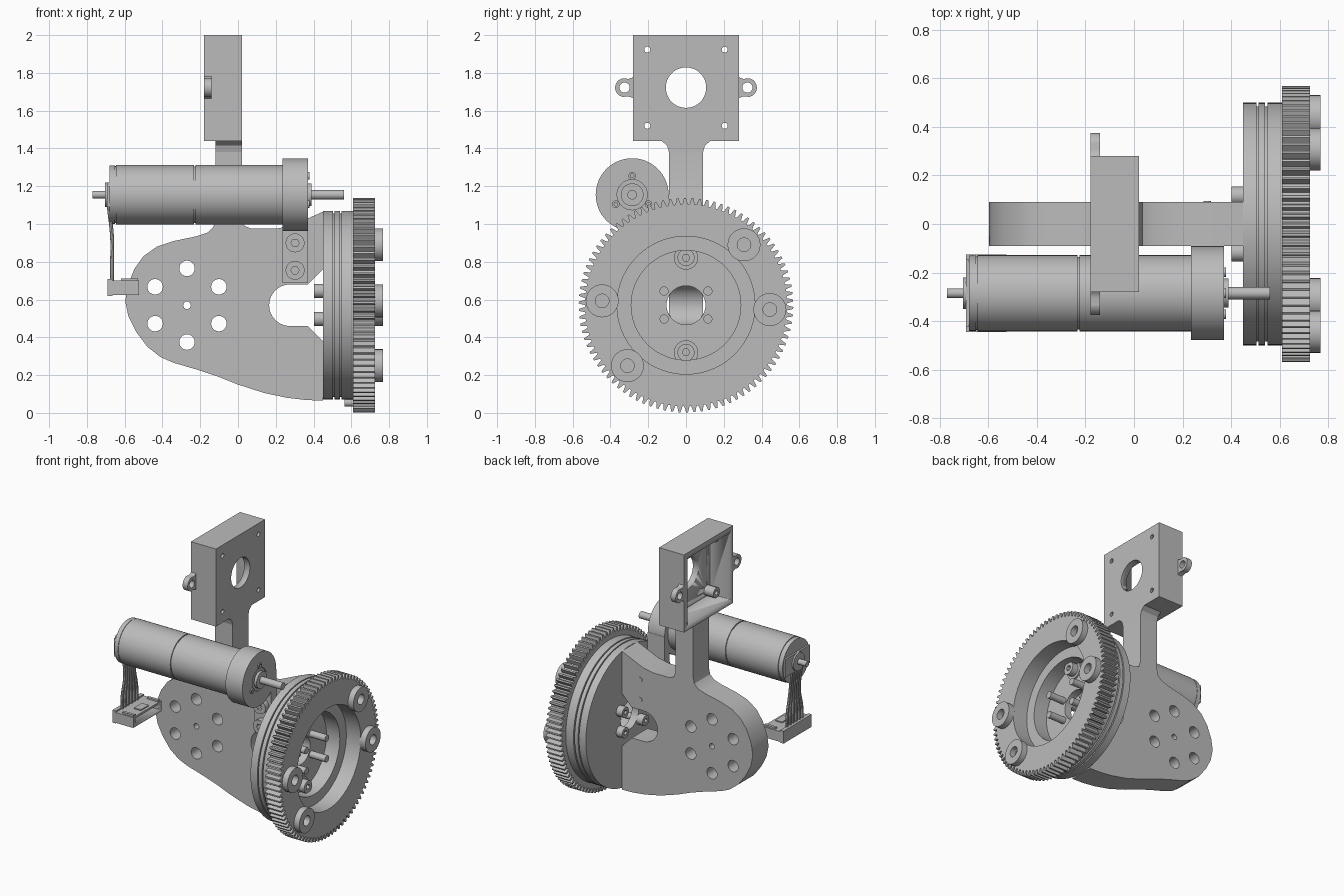
import bpy, bmesh
from math import sin, cos, pi, radians
from mathutils import Matrix

if "Cube" in bpy.data.objects:
    bpy.data.objects.remove(bpy.data.objects["Cube"])

grey = bpy.data.materials.new("plain_grey")
grey.use_nodes = True
GREY = (0.5, 0.5, 0.5, 1)
grey.diffuse_color = GREY
grey.node_tree.nodes["Principled BSDF"].inputs["Base Color"].default_value = GREY


def finish(curve, name):
    """Turn a curve object into a clean, smooth-shaded mesh object."""
    bpy.context.view_layer.update()
    deps = bpy.context.evaluated_depsgraph_get()
    mesh = bpy.data.meshes.new_from_object(curve.evaluated_get(deps))
    matrix = curve.matrix_world.copy()
    bpy.data.objects.remove(curve)
    bm = bmesh.new()
    bm.from_mesh(mesh)
    bm.transform(matrix)
    bmesh.ops.remove_doubles(bm, verts=bm.verts, dist=0.0002)
    bmesh.ops.recalc_face_normals(bm, faces=bm.faces)
    bm.to_mesh(mesh)
    bm.free()
    mesh.materials.clear()
    mesh.materials.append(grey)
    obj = bpy.data.objects.new(name, mesh)
    bpy.context.collection.objects.link(obj)
    bpy.ops.object.select_all(action='DESELECT')
    obj.select_set(True)
    bpy.context.view_layer.objects.active = obj
    bpy.ops.object.shade_smooth_by_angle(angle=radians(30))
    return obj


def prism(name, axis, a, b, *loops):
    """Extrude an outline with holes from a to b. X uses (y, z) points, Y uses (x, z)."""
    data = bpy.data.curves.new(name, 'CURVE')
    data.dimensions = '2D'
    data.fill_mode = 'BOTH'
    data.extrude = abs(b - a) / 2
    for loop in loops:
        spline = data.splines.new('POLY')
        spline.points.add(len(loop) - 1)
        for point, (u, v) in zip(spline.points, loop):
            point.co = (u, v, 0, 1)
        spline.use_cyclic_u = True
    obj = bpy.data.objects.new(name, data)
    bpy.context.collection.objects.link(obj)
    mid = (a + b) / 2
    if axis == 'X':
        obj.matrix_world = Matrix(((0, 0, 1, mid), (1, 0, 0, 0), (0, 1, 0, 0), (0, 0, 0, 1)))
    else:
        obj.matrix_world = Matrix(((1, 0, 0, 0), (0, 0, -1, mid), (0, 1, 0, 0), (0, 0, 0, 1)))
    return finish(obj, name)


def arc(u, v, r, start=0, end=360, n=32):
    steps = n if end - start == 360 else n + 1
    angles = [radians(start + (end - start) * i / n) for i in range(steps)]
    return [(u + r * cos(t), v + r * sin(t)) for t in angles]


def rect(u0, v0, u1, v1):
    return [(u0, v0), (u1, v0), (u1, v1), (u0, v1)]


def cut(target, cutter):
    mod = target.modifiers.new("cut", 'BOOLEAN')
    mod.object = cutter
    mod.solver = 'EXACT'
    bpy.context.view_layer.objects.active = target
    bpy.ops.object.modifier_apply(modifier=mod.name)
    bpy.data.objects.remove(cutter)


# Arm plate with neck, side slot and bolt circle
lower = [(0.45, 0.065), (0.36, 0.068), (0.26, 0.08), (0.14, 0.105), (0, 0.15), (-0.1, 0.19),
         (-0.22, 0.23), (-0.34, 0.265), (-0.41, 0.295), (-0.48, 0.35), (-0.54, 0.43),
         (-0.58, 0.51), (-0.597, 0.59), (-0.585, 0.67), (-0.55, 0.76), (-0.5, 0.83),
         (-0.43, 0.88), (-0.34, 0.91), (-0.22, 0.935), (-0.16, 0.955), (-0.13, 0.985), (-0.12, 1.03)]
upper = [(-0.12, 1.44), (0.02, 1.44), (0.02, 1.03), (0.035, 0.99), (0.07, 0.975),
         (0.2, 0.975), (0.28, 0.99), (0.45, 1.065)]
slot = [(0.45, 0.76), (0.37, 0.68)] + arc(0.275, 0.57, 0.11, 90, 270, 20) + [(0.37, 0.46), (0.45, 0.38)]
bolts = [arc(-0.27 + 0.195 * cos(t), 0.57 + 0.195 * sin(t), 0.041, n=24)
         for t in (pi / 6 + i * pi / 3 for i in range(6))]
prism("arm_plate", 'Y', -0.09, 0.09, lower + upper + slot, arc(-0.27, 0.57, 0.02, n=16), *bolts)
prism("neck_flare", 'X', -0.12, 0.02,
      [(-0.09, 1.38), (0.09, 1.38), (0.1, 1.415), (0.13, 1.44), (-0.13, 1.44), (-0.1, 1.415)])

# Sensor box, open on one side
corners = [(y, z) for y in (-0.205, 0.205) for z in (1.52, 1.923)]
box = prism("box_housing", 'X', -0.18, 0.02, rect(-0.28, 1.44, 0.28, 2.0),
            arc(0, 1.722, 0.107, n=48), *[arc(y, z, 0.016, n=16) for y, z in corners])
cut(box, prism("box_cutter", 'X', -0.3, -0.025, rect(-0.24, 1.48, 0.24, 1.96)))
for y, z in corners:
    prism("box_post", 'X', -0.1, -0.02, arc(y, z, 0.036), arc(y, z, 0.016, n=16))
for s in (-1, 1):
    ear = [(0.27, 1.79), (0.285, 1.775), (0.305, 1.768)] + arc(0.325, 1.722, 0.05, 80, -80, 20)
    ear += [(0.305, 1.676), (0.285, 1.669), (0.27, 1.654)]
    prism("box_ear", 'X', -0.18, -0.14, [(s * y, z) for y, z in ear], arc(s * 0.325, 1.722, 0.027, n=20))

# Turntable bearing: stacked rings with grooves
CZ = 0.57
prism("bearing_base", 'X', 0.45, 0.504, arc(0, CZ, 0.5, n=96), arc(0, CZ, 0.103, n=40))
for name, a, b, r in (("bearing_groove", 0.504, 0.512, 0.485), ("bearing_ring", 0.512, 0.54, 0.5),
                      ("bearing_groove", 0.54, 0.549, 0.485), ("bearing_ring", 0.549, 0.61, 0.5)):
    prism(name, 'X', a, b, arc(0, CZ, r, n=96), arc(0, CZ, 0.29, n=64))

# Toothed gear ring and its raised bosses
TEETH = 90
teeth = []
for i in range(TEETH):
    for step, r in ((0, 0.535), (0.26, 0.535), (0.5, 0.568), (0.76, 0.568)):
        t = 2 * pi * (i + step) / TEETH
        teeth.append((r * cos(t), CZ + r * sin(t)))
prism("gear_ring", 'X', 0.61, 0.725, teeth, arc(0, CZ, 0.365, n=72))
for y, z in ((0.307, 0.89), (0.444, 0.547), (-0.444, 0.593), (-0.31, 0.25)):
    prism("gear_boss", 'X', 0.72, 0.768, arc(y, z, 0.087), arc(y, z, 0.036, n=24))
prism("bearing_pin", 'X', 0.565, 0.615, arc(0, 0.055, 0.022, n=16))

# Screws through the bearing base
for y in (-0.116, 0.116):
    for z in (0.497, 0.645):
        prism("base_screw_head", 'X', 0.402, 0.452, arc(y, z, 0.038, n=24), arc(y, z, 0.018, n=6))
        prism("base_screw_rod", 'X', 0.43, 0.63, arc(y, z, 0.024, n=20))
for z in (0.32, 0.822):
    prism("clamp_washer", 'X', 0.5, 0.515, arc(0, z, 0.064))
    prism("clamp_screw", 'X', 0.51, 0.56, arc(0, z, 0.045, n=24), arc(0, z, 0.02, n=6))

# Motor with gearbox, drawn as stacked discs along its axis
MY, MZ = -0.285, 1.155
for name, a, b, r in (("motor_end_cap", -0.68, -0.65, 0.155), ("motor_seam", -0.65, -0.645, 0.151),
                      ("motor_can", -0.645, -0.232, 0.157), ("motor_seam", -0.232, -0.224, 0.15),
                      ("gearbox", -0.224, 0.24, 0.157), ("shaft_collar", 0.37, 0.39, 0.06),
                      ("output_shaft", 0.36, 0.56, 0.025), ("rear_hub", -0.705, -0.68, 0.065),
                      ("rear_shaft", -0.77, -0.7, 0.02)):
    prism(name, 'X', a, b, arc(MY, MZ, r, n=48))
prism("encoder_plate", 'X', -0.693, -0.679, rect(MY - 0.14, MZ - 0.065, MY + 0.14, MZ + 0.065))

# Motor mount: round clamp, tab and screws
prism("mount_clamp", 'X', 0.235, 0.37, arc(MY, MZ, 0.193, n=64), arc(MY, MZ, 0.08, n=32))
prism("mount_face", 'X', 0.235, 0.362, arc(MY, MZ, 0.08, n=32))
prism("mount_tab", 'Y', -0.15, -0.09, rect(0.235, 0.69, 0.37, 1.155))
for z in (0.755, 0.9):
    prism("mount_screw", 'Y', -0.19, -0.15, arc(0.302, z, 0.05, n=28), arc(0.302, z, 0.022, n=6))
    prism("mount_screw_tip", 'Y', 0.085, 0.094, arc(0.302, z, 0.016, n=16))
for angle in (90, 210, 330):
    t = radians(angle)
    y, z = MY + 0.1 * cos(t), MZ + 0.1 * sin(t)
    prism("gearbox_screw", 'X', 0.365, 0.378, arc(y, z, 0.02, n=20), arc(y, z, 0.01, n=6))

# Cable plug: hollow shell with end walls and a flange
plug = prism("plug_shell", 'Y', -0.445, -0.125, rect(-0.68, 0.625, -0.525, 0.7))
cut(plug, prism("plug_cutter", 'Y', -0.42, -0.15, rect(-0.63, 0.645, -0.5, 0.685)))
prism("plug_flange", 'Y', -0.445, -0.125, rect(-0.692, 0.62, -0.665, 0.71))
for y in (-0.435, -0.155):
    prism("plug_latch", 'Y', y, y + 0.02, rect(-0.62, 0.69, -0.53, 0.712))
prism("plug_key", 'Y', -0.33, -0.24, rect(-0.6, 0.69, -0.545, 0.708))

# Ribbon of wires between motor and plug
for i in range(6):
    k = i - 2.5
    data = bpy.data.curves.new("wire", 'CURVE')
    data.dimensions = '3D'
    data.bevel_depth = 0.01
    data.bevel_resolution = 2
    data.use_fill_caps = True
    spline = data.splines.new('BEZIER')
    path = [(0.034, 0.69), (0.034, 0.78), (0.022, 0.93), (0.022, 1.09)]
    spline.bezier_points.add(len(path) - 1)
    for point, (spread, z) in zip(spline.bezier_points, path):
        point.co = (-0.667 if z < 1 else -0.684, MY + k * spread, z)
        point.handle_left_type = point.handle_right_type = 'AUTO'
    wire = bpy.data.objects.new("wire", data)
    bpy.context.collection.objects.link(wire)
    finish(wire, "wire")
